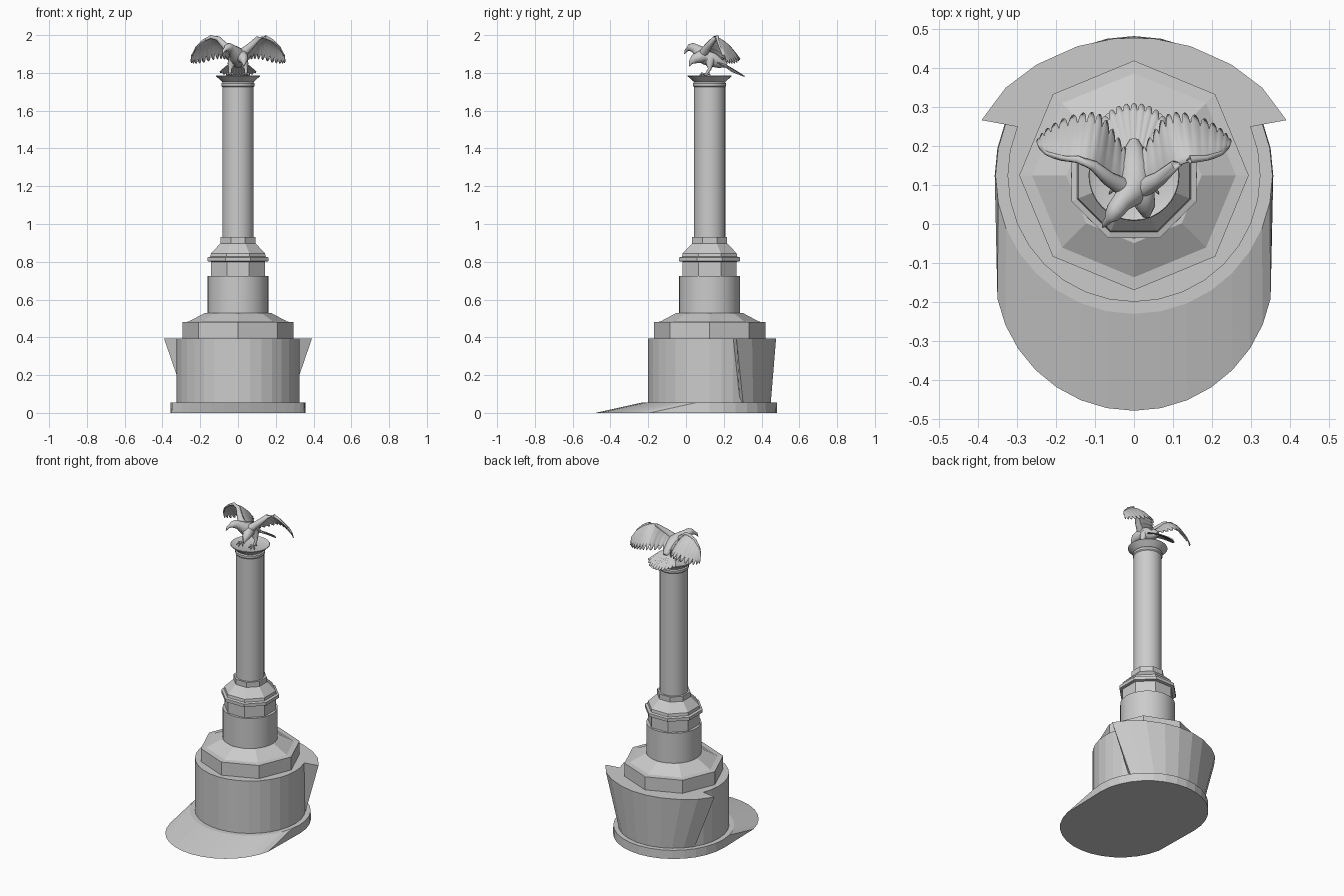
import bpy, math
from mathutils import Vector

if "Cube" in bpy.data.objects:
    bpy.data.objects.remove(bpy.data.objects["Cube"])

CY = 0.125  # column axis sits behind the origin


def make(name, verts, faces, smooth=None, thickness=0):
    me = bpy.data.meshes.new(name)
    me.from_pydata([tuple(v) for v in verts], [], faces)
    ob = bpy.data.objects.new(name, me)
    bpy.context.collection.objects.link(ob)
    if thickness:
        m = ob.modifiers.new("thickness", 'SOLIDIFY')
        m.thickness, m.offset = thickness, 0
    if smooth:
        bpy.ops.object.select_all(action='DESELECT')
        ob.select_set(True)
        bpy.context.view_layer.objects.active = ob
        bpy.ops.object.shade_smooth_by_angle(angle=math.radians(smooth))
    return ob


def loft(name, rings, smooth=None):
    """Skin equal-sized closed rings (bottom to top) and cap the ends."""
    n = len(rings[0])
    faces = [(k * n + i, k * n + (i + 1) % n, (k + 1) * n + (i + 1) % n, (k + 1) * n + i)
             for k in range(len(rings) - 1) for i in range(n)]
    faces.append(tuple(reversed(range(n))))
    faces.append(tuple(range((len(rings) - 1) * n, len(rings) * n)))
    return make(name, [p for r in rings for p in r], faces, smooth)


def circle(r, z, sides, turn=0.0, front=0.0):
    pts = []
    for i in range(sides):
        a = math.radians(turn) + 2 * math.pi * i / sides
        y = CY + r * math.sin(a)
        pts.append((r * math.cos(a), y - (front if math.sin(a) < -1e-6 else 0), z))
    return pts


def lathe(name, profile, sides, turn=0.0, smooth=None):
    return loft(name, [circle(r, z, sides, turn) for r, z in profile], smooth)


def tube(name, path, sides=14):
    """Round tube through (x, y, z, radius) points."""
    pts = [Vector(p[:3]) for p in path]
    rings = []
    for i, p in enumerate(pts):
        t = (pts[min(i + 1, len(pts) - 1)] - pts[max(i - 1, 0)]).normalized()
        u = t.cross(Vector((0.83, 0.2, 0.1))).normalized()
        v = t.cross(u)
        rings.append([p + path[i][3] * (math.cos(a) * u + math.sin(a) * v)
                      for a in (2 * math.pi * k / sides for k in range(sides))])
    return loft(name, rings, 60)


def spline(pts, t):
    """Catmull-Rom point at t in 0..1."""
    n = len(pts) - 1
    i = min(int(t * n), n - 1)
    f = t * n - i
    a, b, c, d = (Vector(pts[min(max(j, 0), n)]) for j in (i - 1, i, i + 1, i + 2))
    return 0.5 * (2 * b + (c - a) * f + (2 * a - 5 * b + 4 * c - d) * f * f
                  + (3 * b - a - 3 * c + d) * f ** 3)


def feathers(name, lead, trail, count, notch, arch, flip=1):
    """Sheet between a leading and a trailing edge with a scalloped feather rim."""
    cols, rows = count * 6, 8
    verts, faces = [], []
    for i in range(cols + 1):
        t = i / cols
        a, b = spline(lead, t), spline(trail, t)
        reach = 1 - notch * (1 - abs(math.sin(math.pi * count * t)) ** 0.6)
        for j in range(rows + 1):
            s = j / rows * reach
            p = a.lerp(b, s) + Vector((0, 0, arch * math.sin(math.pi * s)))
            p.z += 0.004 * s * abs(math.sin(math.pi * count * t))
            p.x *= flip
            verts.append(p)
    w = rows + 1
    for i in range(cols):
        for j in range(rows):
            f = (i * w + j, (i + 1) * w + j, (i + 1) * w + j + 1, i * w + j + 1)
            faces.append(f if flip > 0 else f[::-1])
    return make(name, verts, faces, 50, 0.005)


# Base slab with a sloping apron stretched to the front
loft("base_apron", [circle(0.358, 0, 32, 0, 0.247), circle(0.356, 0.055, 32)])

# Round drum and the flared wall wrapped around its back
lathe("drum", [(0.325, 0.05), (0.325, 0.395)], 32)
half_top = [(0.30, 0.25), (0.392, 0.267), (0.33, 0.35), (0.25, 0.41), (0.145, 0.457), (0.05, 0.477)]
half_low = [(0.27, 0.285)] + [(0.326 * math.cos(a), CY + 0.326 * math.sin(a))
                              for a in map(math.radians, (33, 45, 57, 69, 83))]
loft("back_wall", [[(x, y, z) for x, y in h] + [(-x, y, z) for x, y in reversed(h)]
                   for h, z in ((half_low, 0.05), (half_top, 0.395))])

# Stepped pedestal
lathe("octagon_step", [(0.295, 0.39), (0.295, 0.48), (0.262, 0.483), (0.174, 0.53)], 8)
lathe("round_plinth", [(0.162, 0.525), (0.162, 0.725)], 32, 0, 30)
lathe("octagon_plinth", [(0.155, 0.72), (0.155, 0.80), (0.174, 0.803), (0.174, 0.823), (0.158, 0.827),
                         (0.155, 0.845), (0.105, 0.893), (0.100, 0.897), (0.100, 0.93)], 8, 22.5)

# Shaft and flared capital
lathe("shaft", [(0.083, 0.925), (0.083, 1.725), (0.088, 1.731), (0.088, 1.745), (0.082, 1.751)], 32, 0, 30)
lathe("capital", [(0.078, 1.748), (0.117, 1.783), (0.115, 1.786), (0.095, 1.776)], 32, 0, 30)

# Bird body with the head turned to one side
tube("bird_body", [(0, 0.215, 1.84, 0.012), (0, 0.185, 1.853, 0.03), (0, 0.145, 1.872, 0.043),
                   (0, 0.105, 1.888, 0.046), (-0.012, 0.075, 1.905, 0.037), (-0.032, 0.055, 1.925, 0.026),
                   (-0.048, 0.035, 1.935, 0.024), (-0.058, 0.02, 1.933, 0.019), (-0.065, 0.012, 1.927, 0.011),
                   (-0.075, 0.0, 1.918, 0.008), (-0.081, -0.008, 1.9, 0.002)])
tube("raised_breast", [(0.01, 0.12, 1.89, 0.03), (0.022, 0.075, 1.885, 0.032),
                       (0.03, 0.045, 1.873, 0.025), (0.031, 0.025, 1.855, 0.012), (0.031, 0.018, 1.835, 0.002)])

# Wings, mirrored
lead = [(0.02, 0.085, 1.90), (0.065, 0.11, 1.94), (0.105, 0.145, 1.982), (0.145, 0.16, 1.99),
        (0.185, 0.163, 1.97), (0.222, 0.175, 1.935), (0.242, 0.195, 1.89)]
trail = [(0.02, 0.19, 1.865), (0.05, 0.235, 1.865), (0.085, 0.28, 1.87), (0.13, 0.285, 1.865),
         (0.185, 0.268, 1.85), (0.228, 0.24, 1.845), (0.25, 0.212, 1.85)]
for side, flip in (("right", 1), ("left", -1)):
    feathers("wing_" + side, lead, trail, 13, 0.22, 0.02, flip)
    # Thick leading edge of the wing
    tube("wing_arm_" + side, [(p[0] * flip, p[1] + 0.006, p[2], r) for p, r in
                              zip(lead, (0.026, 0.019, 0.013, 0.01, 0.007, 0.005, 0.002))], 10)
    # Leg, toes and rear claw
    x = 0.042 * flip
    tube("leg_" + side, [(0.025 * flip, 0.13, 1.875, 0.026), (x * 0.85, 0.125, 1.845, 0.02),
                         (x, 0.125, 1.82, 0.009), (x, 0.105, 1.79, 0.007)], 10)
    for k, (dx, dy) in enumerate(((-0.022, -0.028), (0, -0.038), (0.022, -0.028), (0, 0.028))):
        tube(f"toe_{side}_{k}", [(x, 0.105, 1.79, 0.006), (x + dx * 0.6, 0.105 + dy * 0.6, 1.796, 0.006),
                                 (x + dx, 0.105 + dy, 1.78, 0.001)], 8)

# Fanned tail
feathers("tail", [(-0.03, 0.16, 1.857), (0, 0.165, 1.865), (0.03, 0.16, 1.857)],
         [(-0.10, 0.25, 1.80), (-0.055, 0.295, 1.783), (0, 0.31, 1.777), (0.055, 0.295, 1.783), (0.10, 0.25, 1.80)],
         11, 0.14, 0.004)
